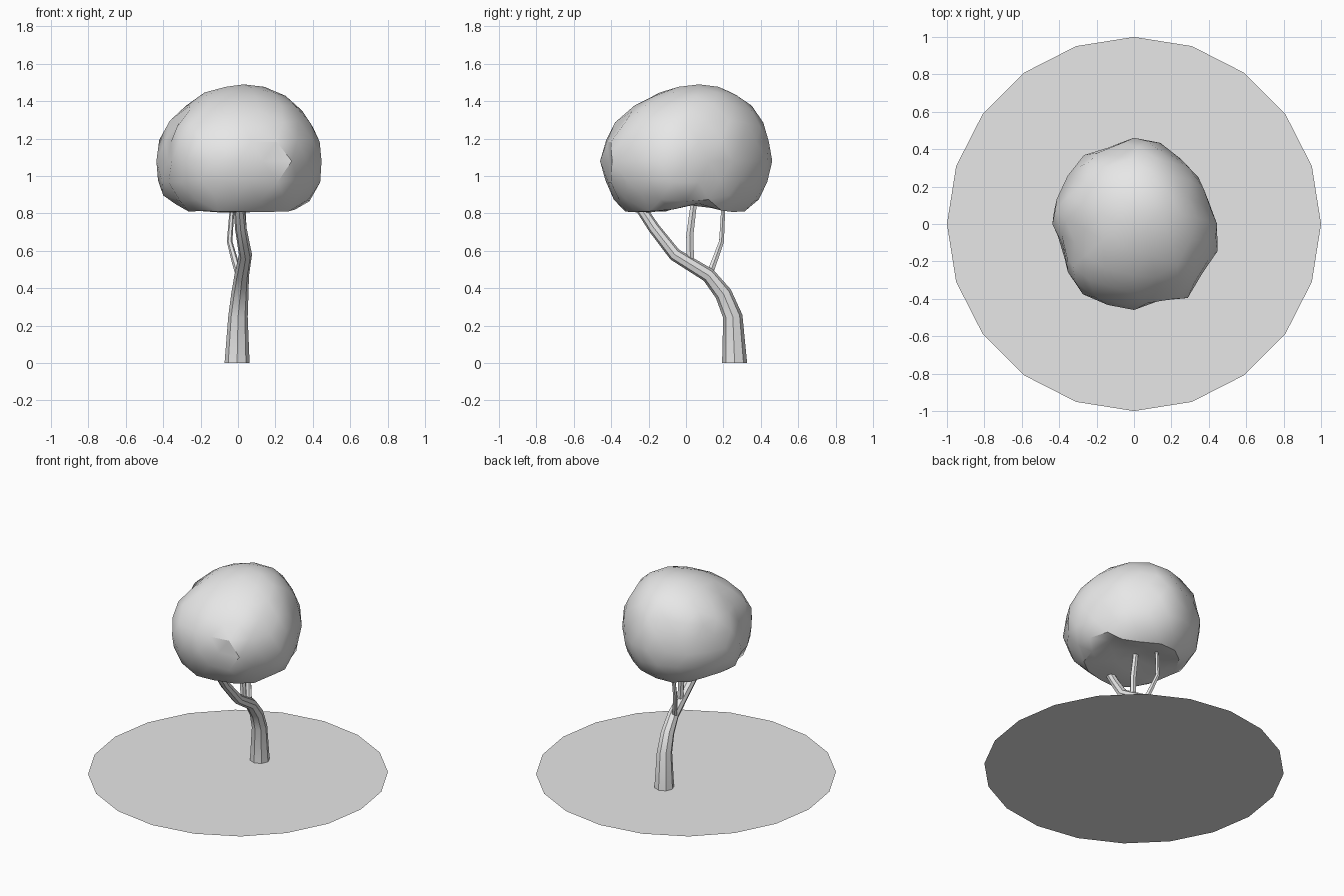
import bpy, bmesh, math
from mathutils import Vector, noise

if "Cube" in bpy.data.objects:
    bpy.data.objects.remove(bpy.data.objects["Cube"])

grey = bpy.data.materials.new("plain_grey")
grey.diffuse_color = (0.8, 0.8, 0.8, 1)
grey.use_nodes = True
grey.node_tree.nodes["Principled BSDF"].inputs["Base Color"].default_value = grey.diffuse_color


def finish(bm, name, angle=None):
    """Turn a bmesh into a named, coloured object."""
    mesh = bpy.data.meshes.new(name)
    bm.to_mesh(mesh)
    bm.free()
    mesh.materials.append(grey)
    obj = bpy.data.objects.new(name, mesh)
    bpy.context.collection.objects.link(obj)
    if angle:
        bpy.ops.object.select_all(action='DESELECT')
        obj.select_set(True)
        bpy.context.view_layer.objects.active = obj
        bpy.ops.object.shade_smooth_by_angle(angle=math.radians(angle))
    return obj


def tube(name, path, sides):
    """Tapered tube through (x, y, z, radius) points."""
    bm = bmesh.new()
    pts = [Vector(p[:3]) for p in path]
    rings = []
    for i, p in enumerate(pts):
        t = (pts[min(i + 1, len(pts) - 1)] - pts[max(i - 1, 0)]).normalized()
        if p.z == 0:
            t = Vector((0, 0, 1))
        u = (Vector((1, 0, 0)) - t * t.x).normalized()
        v = t.cross(u)
        r = path[i][3]
        rings.append([bm.verts.new(p + r * (u * math.cos(a) + v * math.sin(a)))
                      for a in (2 * math.pi * k / sides for k in range(sides))])
    for low, high in zip(rings, rings[1:]):
        for k in range(sides):
            n = (k + 1) % sides
            bm.faces.new((low[k], low[n], high[n], high[k]))
    bm.faces.new(rings[-1])
    return finish(bm, name, 30)


# Ground disc
bm = bmesh.new()
bm.faces.new([bm.verts.new((math.cos(a), math.sin(a), 0))
              for a in (math.pi * k / 10 for k in range(20))])
finish(bm, "ground_disc")

# Leaning trunk that becomes the front limb
tube("trunk", [(-0.005, 0.26, 0, 0.067), (0.0, 0.25, 0.25, 0.052),
               (0.01, 0.20, 0.37, 0.046), (0.02, 0.12, 0.47, 0.039),
               (0.04, -0.06, 0.58, 0.035), (0.015, -0.17, 0.72, 0.031),
               (0.005, -0.25, 0.84, 0.028)], 8)

# Two thinner upright branches
tube("middle_branch", [(0.03, 0.025, 0.52, 0.022), (0.025, 0.02, 0.68, 0.022),
                       (0.02, 0.045, 0.88, 0.019)], 6)
tube("back_branch", [(0.01, 0.12, 0.46, 0.02), (-0.015, 0.15, 0.54, 0.018),
                     (-0.045, 0.19, 0.65, 0.015), (-0.03, 0.20, 0.85, 0.012)], 6)

# Lumpy canopy: sphere shaped by an outline radius, with a grooved flat underside
outline = [.445, .41, .43, .42, .45, .46, .43, .45, .435, .43,
           .445, .40, .45, .47, .45, .455, .44, .485, .46, .46]
bm = bmesh.new()
bmesh.ops.create_icosphere(bm, subdivisions=3, radius=1)
for vert in bm.verts:
    d = vert.co.normalized()
    s = (math.atan2(d.y, d.x) % (2 * math.pi)) / (math.pi / 10)
    i, f = int(s) % 20, s % 1
    r = outline[i] * (1 - f) + outline[(i + 1) % 20] * f
    r *= 1 + 0.05 * noise.noise(d * 2.5)
    lift = max(d.z, 0) ** 2
    x = d.x * r + 0.03 * lift
    y = d.y * r + 0.07 * lift
    floor = 0.81 + 0.045 * math.exp(-((y - 0.05) / 0.1) ** 2)
    floor += 0.012 * noise.noise(d * 4)
    vert.co = (x, y, max(1.08 + 0.41 * d.z, floor))
finish(bm, "canopy", 32)
